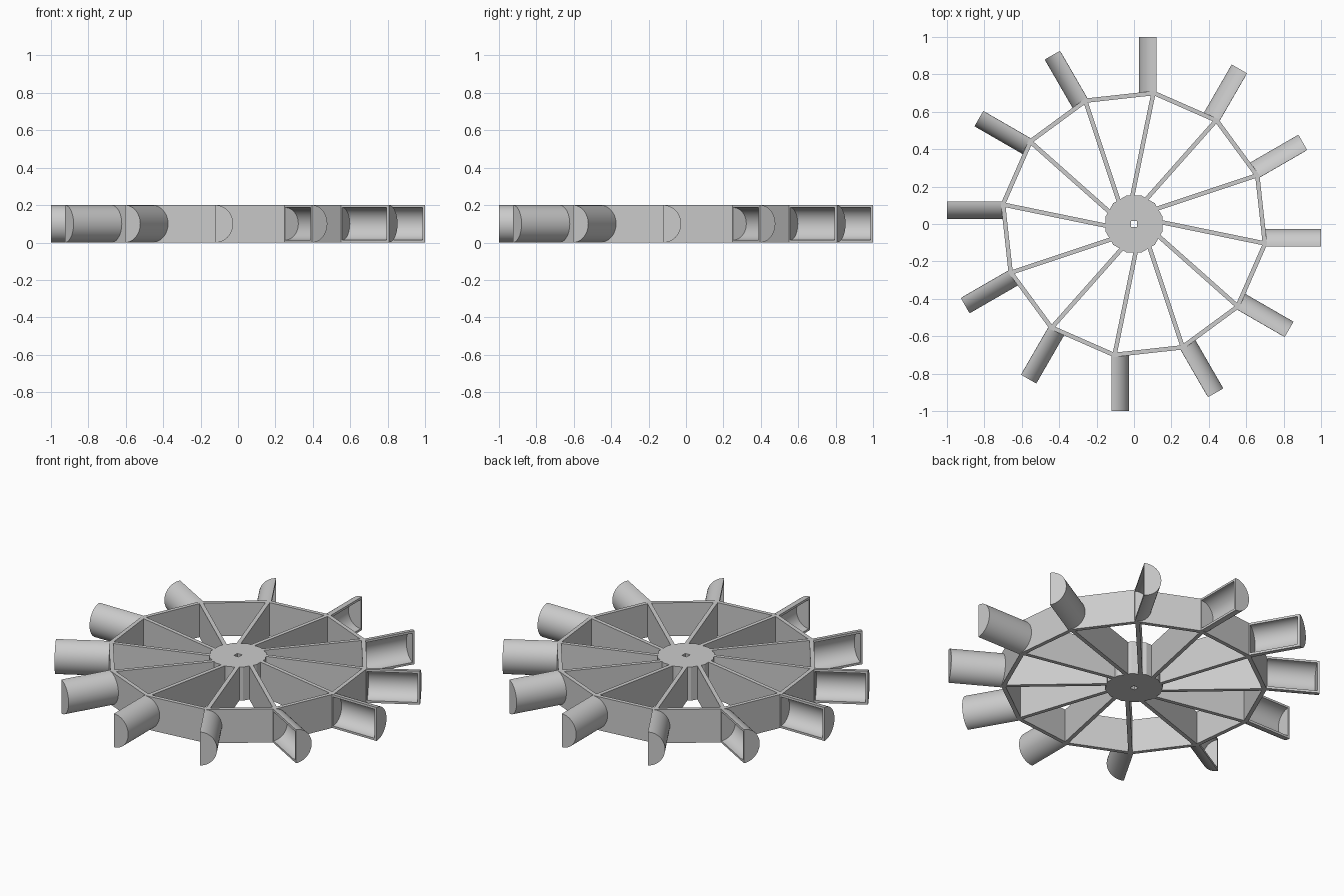
import bpy, bmesh
from math import radians, cos, sin, pi

cube = bpy.data.objects.get("Cube")
if cube:
    bpy.data.objects.remove(cube, do_unlink=True)

COUNT = 12
STEP = 2 * pi / COUNT
HEIGHT = 0.2

grey = bpy.data.materials.new("plain grey")
grey.use_nodes = True
grey.diffuse_color = (0.6, 0.6, 0.6, 1)
grey.node_tree.nodes["Principled BSDF"].inputs["Base Color"].default_value = (0.6, 0.6, 0.6, 1)


def add_object(name, mesh, angle=0.0):
    obj = bpy.data.objects.new(name, mesh)
    obj.rotation_euler.z = angle
    bpy.context.collection.objects.link(obj)
    return obj


def finish(bm, name):
    bmesh.ops.recalc_face_normals(bm, faces=bm.faces[:])
    mesh = bpy.data.meshes.new(name)
    bm.to_mesh(mesh)
    bm.free()
    mesh.materials.append(grey)
    return mesh


def ring(name, outer, inner):
    """Upright ring between two outlines with equal point counts."""
    bm = bmesh.new()
    loops = [[bm.verts.new((x, y, z)) for x, y in pts]
             for pts, z in ((outer, 0), (outer, HEIGHT), (inner, HEIGHT), (inner, 0))]
    n = len(outer)
    for a in range(4):
        p, q = loops[a], loops[(a + 1) % 4]
        for i in range(n):
            j = (i + 1) % n
            bm.faces.new((p[i], p[j], q[j], q[i]))
    return add_object(name, finish(bm, name))


def polygon(radius, start):
    return [(radius * cos(start + i * STEP), radius * sin(start + i * STEP)) for i in range(COUNT)]


# Twelve-sided rim
ring("rim", polygon(0.72, radians(-8.7)), polygon(0.696, radians(-8.7)))

# Hub with a square axle hole
hub = polygon(0.157, STEP / 2)
hole = [(0.016 * x / max(abs(x), abs(y)), 0.016 * y / max(abs(x), abs(y))) for x, y in hub]
ring("hub", hub, hole)

# Spoke: a tall thin board set off from the wheel centre
bm = bmesh.new()
bmesh.ops.create_cube(bm, size=1)
start, end = 0.135, 0.707
bmesh.ops.scale(bm, vec=(end - start, 0.023, HEIGHT), verts=bm.verts[:])
bmesh.ops.translate(bm, vec=((start + end) / 2, 0.039, HEIGHT / 2), verts=bm.verts[:])
spoke_mesh = finish(bm, "spoke")

# Cup: half cylinder with closed ends and one open side
bm = bmesh.new()
SEG = 24
ends = []
for x in (0.7, 1.0):
    ends.append([bm.verts.new((x, -0.12 + 0.094 * sin(pi * i / SEG), 0.1 - 0.1 * cos(pi * i / SEG)))
                 for i in range(SEG + 1)])
    bm.faces.new(ends[-1])
for i in range(SEG):
    bm.faces.new((ends[0][i], ends[0][i + 1], ends[1][i + 1], ends[1][i]))
bmesh.ops.recalc_face_normals(bm, faces=bm.faces[:])
# make the curved wall face outward, toward +y
bm.faces.ensure_lookup_table()
if bm.faces[2 + SEG // 2].normal.y < 0:
    bmesh.ops.reverse_faces(bm, faces=bm.faces[:])
cup_mesh = bpy.data.meshes.new("cup")
bm.to_mesh(cup_mesh)
bm.free()
cup_mesh.materials.append(grey)

first_cup = add_object("cup_1", cup_mesh)
shell = first_cup.modifiers.new("shell", 'SOLIDIFY')
shell.thickness = 0.013
shell.offset = -1
shell.use_even_offset = True
bpy.ops.object.select_all(action='DESELECT')
first_cup.select_set(True)
bpy.context.view_layer.objects.active = first_cup
bpy.ops.object.modifier_apply(modifier=shell.name)
bpy.ops.object.shade_smooth_by_angle(angle=radians(35))

# Repeat spokes and cups around the wheel
for k in range(COUNT):
    add_object(f"spoke_{k + 1}", spoke_mesh, k * STEP - radians(11.6))
    if k:
        add_object(f"cup_{k + 1}", first_cup.data, k * STEP)
